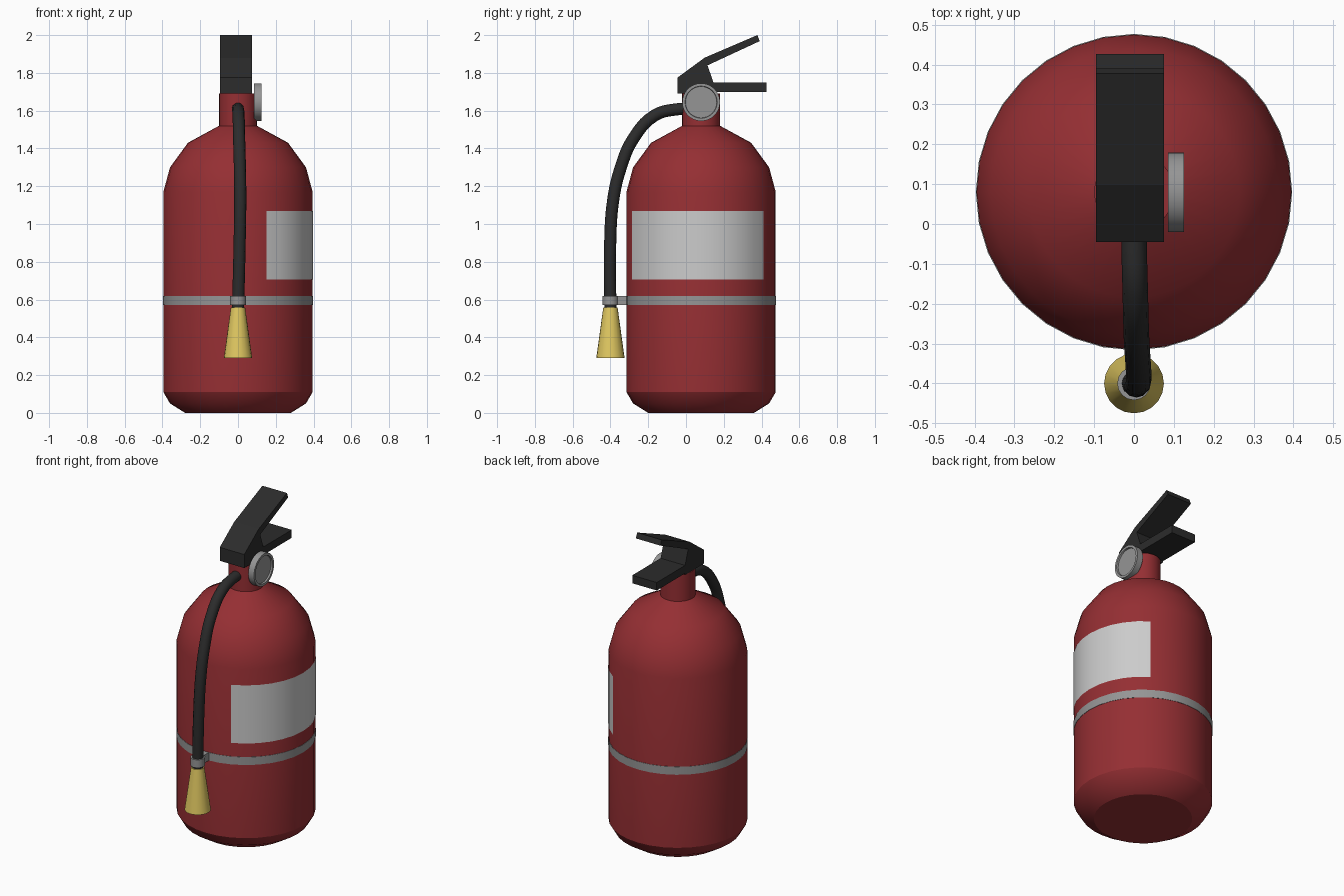
import bpy, bmesh, math
from math import sin, cos, radians

if "Cube" in bpy.data.objects:
    bpy.data.objects.remove(bpy.data.objects["Cube"])

CY = 0.08          # body axis in y
HX, HY = 0.0, -0.40  # nozzle axis


def material(name, rgb):
    m = bpy.data.materials.new(name)
    m.diffuse_color = (*rgb, 1)
    m.use_nodes = True
    m.node_tree.nodes["Principled BSDF"].inputs["Base Color"].default_value = m.diffuse_color
    return m


RED = material("red_paint", (0.30, 0.028, 0.033))
BLACK = material("black_plastic", (0.025, 0.025, 0.025))
YELLOW = material("yellow_plastic", (0.75, 0.58, 0.12))
METAL = material("dull_metal", (0.30, 0.30, 0.30))


def finish(name, bm, mat=None, angle=30):
    bmesh.ops.recalc_face_normals(bm, faces=bm.faces)
    me = bpy.data.meshes.new(name)
    bm.to_mesh(me)
    bm.free()
    ob = bpy.data.objects.new(name, me)
    bpy.context.collection.objects.link(ob)
    if mat:
        me.materials.append(mat)
    bpy.ops.object.select_all(action='DESELECT')
    ob.select_set(True)
    bpy.context.view_layer.objects.active = ob
    bpy.ops.object.shade_smooth_by_angle(angle=radians(angle))
    return ob


def lathe(name, profile, sides, loc, mat=None, closed=False, angle=30):
    """Spin (radius, height) points; cap the ends, or join them into a ring."""
    bm = bmesh.new()
    rings = [[bm.verts.new((r * cos(math.tau * i / sides), r * sin(math.tau * i / sides), h))
              for i in range(sides)] for r, h in profile]
    pairs = list(zip(rings, rings[1:]))
    if closed:
        pairs.append((rings[-1], rings[0]))
    else:
        bm.faces.new(rings[0])
        bm.faces.new(rings[-1])
    for a, b in pairs:
        for i in range(sides):
            j = (i + 1) % sides
            bm.faces.new((a[i], a[j], b[j], b[i]))
    ob = finish(name, bm, mat, angle)
    ob.location = loc
    return ob


# Tank and neck
lathe("tank", [(0.28, 0), (0.36, 0.05), (0.395, 0.11), (0.395, 1.17), (0.36, 1.30),
               (0.265, 1.43), (0.10, 1.52), (0.10, 1.69)], 32, (0, CY, 0), RED)

# Strap around the tank
lathe("strap", [(0.392, 0.57), (0.397, 0.57), (0.397, 0.62), (0.392, 0.62)],
      32, (0, CY, 0), METAL, closed=True)

# Label wrapped on the right side
bm = bmesh.new()
cols = []
for i in range(-6, 6):
    a = radians(11.25 * i)
    cols.append([bm.verts.new((0.397 * cos(a), CY + 0.397 * sin(a), z)) for z in (0.705, 1.07)])
for a, b in zip(cols, cols[1:]):
    bm.faces.new((a[0], b[0], b[1], a[1]))
label = finish("label", bm)

# Lever and carrying handle: one side profile (y, z) extruded in x
side = [(-0.045, 1.69), (0.14, 1.69), (0.145, 1.70), (0.426, 1.70), (0.426, 1.75),
        (0.145, 1.75), (0.114, 1.84), (0.39, 1.968), (0.378, 2.0), (0.098, 1.88), (-0.045, 1.775)]
bm = bmesh.new()
face = bm.faces.new([bm.verts.new((-0.095, y, z)) for y, z in side])
ext = bmesh.ops.extrude_face_region(bm, geom=[face])
bmesh.ops.translate(bm, vec=(0.17, 0, 0),
                    verts=[v for v in ext["geom"] if isinstance(v, bmesh.types.BMVert)])
finish("handle", bm, BLACK, 10)

# Pressure gauge with a recessed dial
gauge = lathe("gauge", [(0.10, 0), (0.10, 0.04), (0.085, 0.04), (0.083, 0.03)],
              32, (0.085, CY, 1.645), METAL)
gauge.rotation_euler = (0, radians(90), 0)

# Hose
path = [(0, 0.03, 1.61), (0, -0.04, 1.608), (0.003, -0.165, 1.575), (0.006, -0.28, 1.45),
        (0.01, -0.345, 1.30), (0.012, -0.385, 1.13), (0.008, -0.402, 0.87), (0, HY, 0.54)]
cu = bpy.data.curves.new("hose", 'CURVE')
cu.dimensions = '3D'
cu.bevel_depth = 0.032
cu.bevel_resolution = 4
cu.resolution_u = 5
cu.use_fill_caps = True
sp = cu.splines.new('BEZIER')
sp.bezier_points.add(len(path) - 1)
for p, co in zip(sp.bezier_points, path):
    p.co = co
    p.handle_left_type = p.handle_right_type = 'AUTO'
cu.materials.append(BLACK)
bpy.context.collection.objects.link(bpy.data.objects.new("hose", cu))

# Nozzle
lathe("nozzle", [(0.075, 0.29), (0.038, 0.557)], 20, (HX, HY, 0), YELLOW)

# Hose clip: ring and a tab back to the strap
lathe("clip_ring", [(0.030, 0.57), (0.042, 0.57), (0.042, 0.62), (0.030, 0.62)],
      16, (HX, HY, 0), METAL, closed=True)
bm = bmesh.new()
bmesh.ops.create_cube(bm, size=1)
bmesh.ops.scale(bm, vec=(0.036, 0.065, 0.05), verts=bm.verts)
bmesh.ops.translate(bm, vec=(HX, -0.34, 0.595), verts=bm.verts)
finish("clip_tab", bm, METAL)
